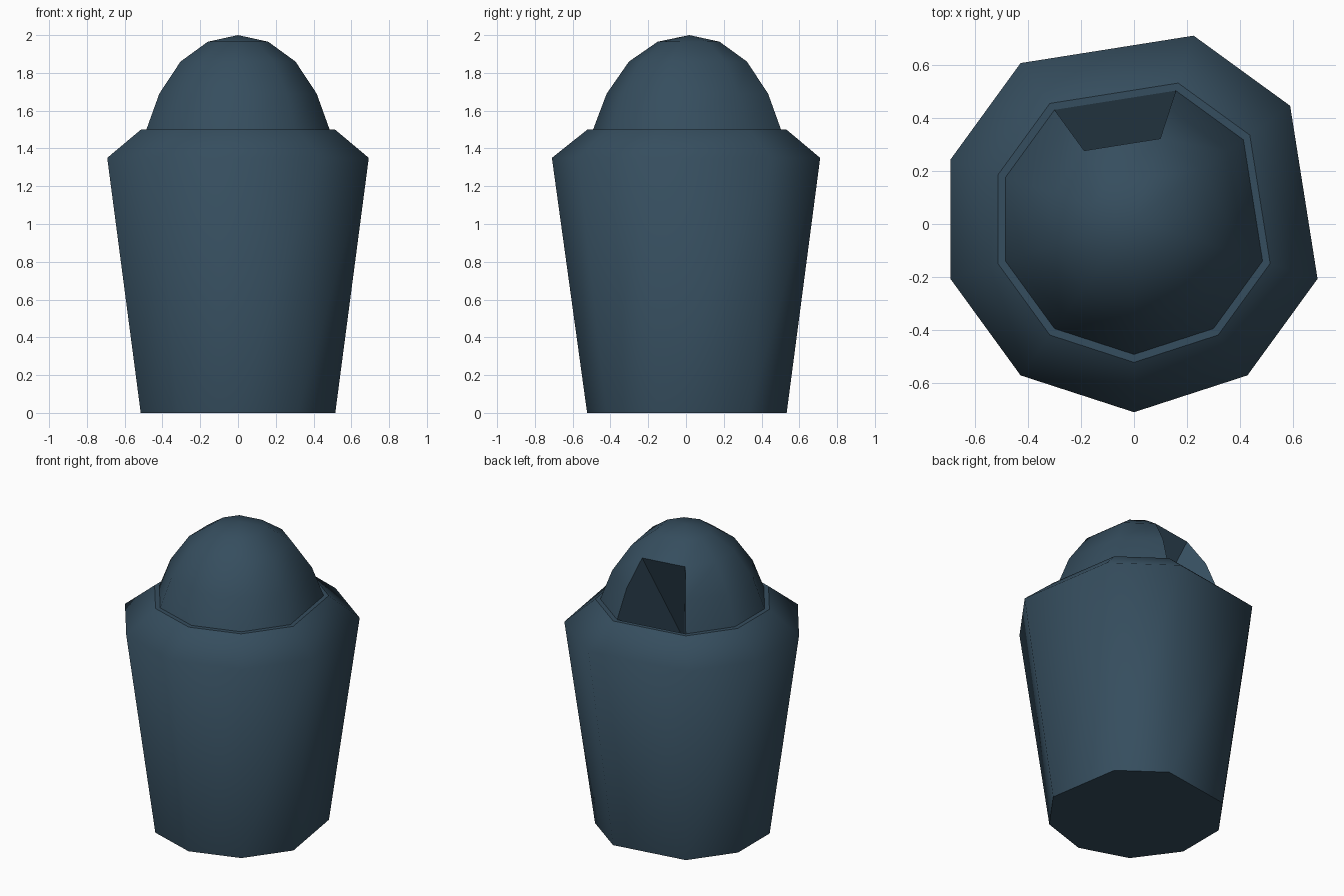
import bpy, bmesh, math

if "Cube" in bpy.data.objects:
    bpy.data.objects.remove(bpy.data.objects["Cube"])

CY = 0.018
# nine-sided plan: a decagon with some corners left out
ANGLES = [-90, -54, -18, 36, 72, 126, 162, 198, 234]
N = len(ANGLES)
SLOT = 4            # dome sector (72..126 degrees) holding the opening

mat = bpy.data.materials.new("slate_blue")
mat.diffuse_color = (0.036, 0.075, 0.112, 1)
mat.use_nodes = True
mat.node_tree.nodes["Principled BSDF"].inputs["Base Color"].default_value = mat.diffuse_color


def ring(bm, r, z):
    return [bm.verts.new((r * math.cos(math.radians(a)),
                          CY + r * math.sin(math.radians(a)), z)) for a in ANGLES]


def bridge(bm, lo, hi, smooth=True, skip=None):
    for i in range(N):
        if i == skip:
            continue
        j = (i + 1) % N
        f = bm.faces.new((lo[i], lo[j], hi[j], hi[i]))
        f.smooth = smooth


def finish(bm, name):
    # a flat face always keeps a sharp border with its smooth neighbours
    for e in bm.edges:
        if any(not f.smooth for f in e.link_faces):
            e.smooth = False
    me = bpy.data.meshes.new(name)
    bm.to_mesh(me)
    bm.free()
    me.materials.append(mat)
    ob = bpy.data.objects.new(name, me)
    bpy.context.collection.objects.link(ob)
    return ob


# bin body: tapered sides, sloped shoulder, narrow flat rim, closed base
bm = bmesh.new()
base = ring(bm, 0.5415, 0)
shoulder = ring(bm, 0.728, 1.35)
rim_out = ring(bm, 0.54, 1.5)
rim_in = ring(bm, 0.51, 1.5)
bridge(bm, base, shoulder)
bridge(bm, shoulder, rim_out)
bridge(bm, rim_out, rim_in, smooth=False)
bm.faces.new(base[::-1]).smooth = False
finish(bm, "bin_body")

# domed lid with an opening in its two lower bands
bm = bmesh.new()
profile = [(0.51, 1.5), (0.438, 1.69), (0.32, 1.86), (0.168, 1.965)]
rings = [ring(bm, r, z) for r, z in profile]
for k in range(3):
    bridge(bm, rings[k], rings[k + 1], skip=SLOT if k < 2 else None)
apex = bm.verts.new((0, CY, 2.0))
for i in range(N):
    bm.faces.new((rings[3][i], rings[3][(i + 1) % N], apex)).smooth = True

# recess behind the opening, narrowing to a point inside the bin
deep = bm.verts.new((0, CY, 1.22))
a, b = SLOT, SLOT + 1
border = [rings[0][a], rings[0][b], rings[1][b], rings[2][b], rings[2][a], rings[1][a]]
for i in range(6):
    bm.faces.new((border[i], border[(i + 1) % 6], deep)).smooth = False
finish(bm, "domed_lid")
